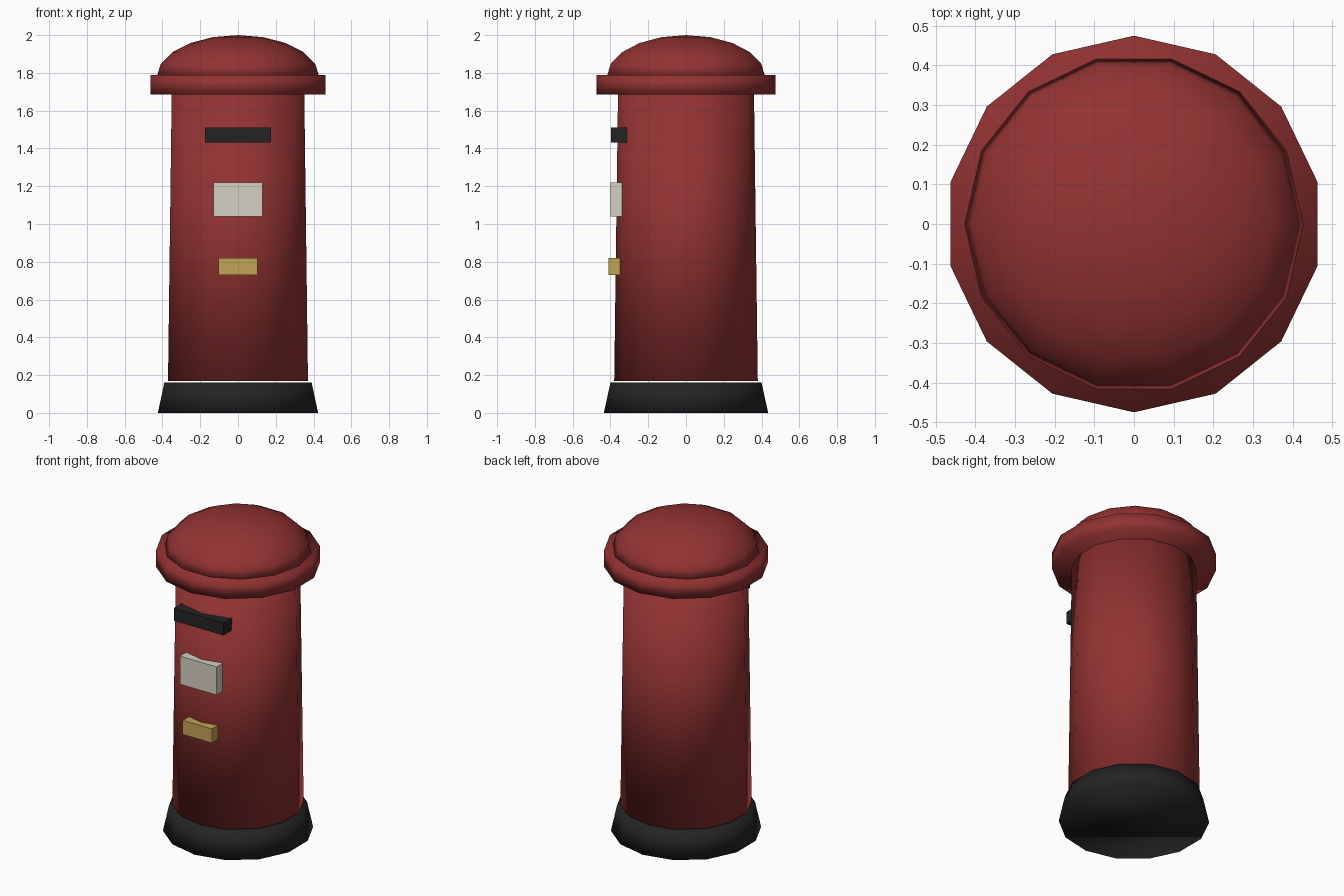
import bpy, bmesh, math

if "Cube" in bpy.data.objects:
    bpy.data.objects.remove(bpy.data.objects["Cube"])


def material(name, rgb):
    m = bpy.data.materials.new(name)
    m.diffuse_color = (*rgb, 1)
    m.use_nodes = True
    m.node_tree.nodes["Principled BSDF"].inputs["Base Color"].default_value = m.diffuse_color
    return m


red = material("post red", (0.29, 0.032, 0.032))
black = material("soft black", (0.017, 0.017, 0.017))
cream = material("notice cream", (0.66, 0.63, 0.54))
brass = material("brass", (0.54, 0.37, 0.092))
SIDES = 14


def finish(name, bm, mat, smooth):
    bmesh.ops.recalc_face_normals(bm, faces=bm.faces)
    mesh = bpy.data.meshes.new(name)
    for f in bm.faces:
        f.smooth = smooth
    bm.to_mesh(mesh)
    bm.free()
    mesh.materials.append(mat)
    obj = bpy.data.objects.new(name, mesh)
    bpy.context.collection.objects.link(obj)
    return obj


def turned(name, profile, mat, start):
    """Closed 14-sided turned part from (radius, z) pairs, bottom to top."""
    bm = bmesh.new()
    rings = []
    for r, z in profile:
        angles = [start + math.tau * i / SIDES for i in range(SIDES)]
        rings.append([bm.verts.new((r * math.cos(a), r * math.sin(a), z)) for a in angles]
                     if r > 0 else [bm.verts.new((0, 0, z))])
    bm.faces.new(rings[0])
    for lo, hi in zip(rings, rings[1:]):
        for i in range(SIDES):
            j = (i + 1) % SIDES
            if len(hi) == 1:
                bm.faces.new((lo[i], lo[j], hi[0]))
            else:
                bm.faces.new((lo[i], lo[j], hi[j], hi[i]))
    if len(rings[-1]) > 1:
        bm.faces.new(rings[-1])
    return finish(name, bm, mat, True)


def box(name, size, centre, mat):
    bm = bmesh.new()
    bmesh.ops.create_cube(bm, size=1)
    bmesh.ops.scale(bm, vec=size, verts=bm.verts)
    bmesh.ops.translate(bm, vec=centre, verts=bm.verts)
    return finish(name, bm, mat, False)


# Turned parts: plinth, pillar and cap rim have a corner facing the front
quarter = math.pi / 2
turned("plinth", [(0.435, 0), (0.40, 0.16)], black, quarter)
turned("pillar", [(0.38, 0.17), (0.36, 1.69)], red, quarter)
turned("cap_rim", [(0.475, 1.685), (0.475, 1.79)], red, quarter)

# Domed cap, with corners on the x axis
RINGS = 5
dome = [(0.43 * math.cos(quarter * i / RINGS), 1.78 + 0.22 * math.sin(quarter * i / RINGS))
        for i in range(RINGS)] + [(0, 2.0)]
turned("dome", dome, red, 0)

# Fittings on the front
box("letter_slot", (0.35, 0.085, 0.08), (0, -0.355, 1.472), black)
box("notice_plate", (0.26, 0.06, 0.18), (0, -0.37, 1.13), cream)
box("lock_plate", (0.206, 0.06, 0.09), (0, -0.38, 0.776), brass)
